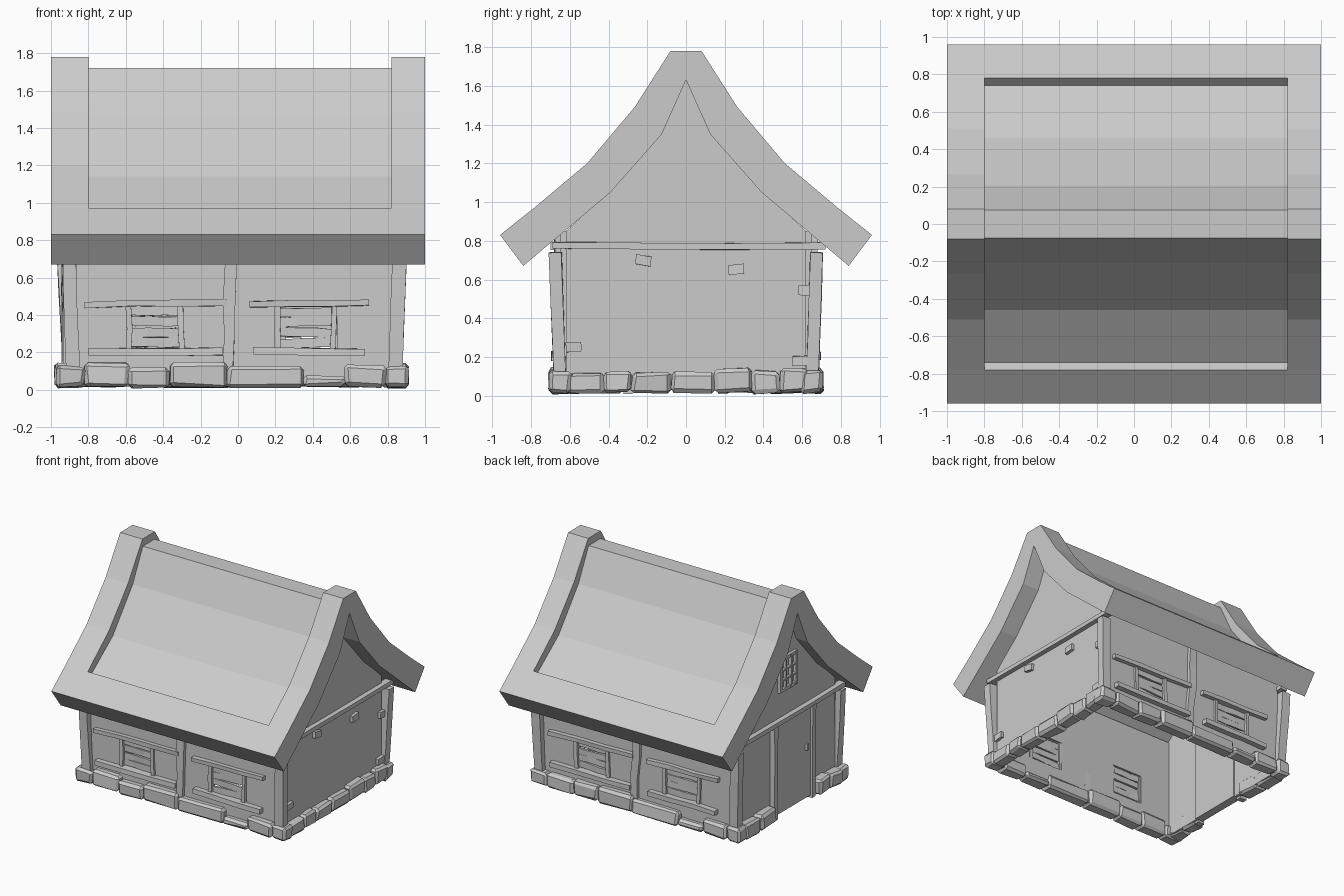
import bpy, bmesh, random
from math import pi
from mathutils import Vector, Matrix

if "Cube" in bpy.data.objects:
    bpy.data.objects.remove(bpy.data.objects["Cube"])

random.seed(4)
CX = -0.03  # centre of the walls, slightly left of the roof centre
TURN = Matrix.Translation((CX, 0, 0)) @ Matrix.Rotation(pi, 4, 'Z') @ Matrix.Translation((-CX, 0, 0))
SAME = Matrix.Identity(4)


def finish(bm, name, m=SAME):
    bmesh.ops.transform(bm, matrix=m, verts=bm.verts)
    bmesh.ops.recalc_face_normals(bm, faces=bm.faces)
    me = bpy.data.meshes.new(name)
    bm.to_mesh(me)
    bm.free()
    ob = bpy.data.objects.new(name, me)
    bpy.context.collection.objects.link(ob)
    return ob


def rnd(a):
    return random.uniform(-a, a)


def loft(name, rings, m=SAME):
    """Skin closed rings of equal length and cap both ends."""
    bm = bmesh.new()
    vs = [[bm.verts.new(p) for p in r] for r in rings]
    n = len(rings[0])
    for a, b in zip(vs, vs[1:]):
        for i in range(n):
            j = (i + 1) % n
            bm.faces.new((a[i], a[j], b[j], b[i]))
    bm.faces.new(vs[0])
    bm.faces.new(vs[-1])
    bmesh.ops.remove_doubles(bm, verts=bm.verts, dist=0.0005)
    return finish(bm, name, m)


def timber(name, a, b, w, h, m=SAME, segs=3, wob=0.005):
    """Slightly crooked hand-cut beam from a to b."""
    a, b = Vector(a), Vector(b)
    d = (b - a).normalized()
    u = d.cross(Vector((0, 1, 0)) if abs(d.y) < 0.7 else Vector((1, 0, 0))).normalized()
    v = d.cross(u)
    rings = []
    for k in range(segs + 1):
        c = a.lerp(b, k / segs) + u * rnd(wob)
        rings.append([c + u * (su * w / 2 + rnd(wob / 2)) + v * (sv * h / 2 + rnd(wob / 2))
                      for su, sv in ((-1, -1), (1, -1), (1, 1), (-1, 1))])
    return loft(name, rings, m)


def stone(name, lo, hi, m=SAME):
    """Rough chipped block."""
    bm = bmesh.new()
    bmesh.ops.create_cube(bm, size=1)
    lo, hi = Vector(lo), Vector(hi)
    c, s = (lo + hi) / 2, hi - lo
    for v in bm.verts:
        v.co = Vector([c[i] + v.co[i] * s[i] + rnd(0.008) for i in range(3)])
    bmesh.ops.bevel(bm, geom=list(bm.edges), offset=0.018, segments=1, affect='EDGES')
    for v in bm.verts:
        v.co += Vector((rnd(0.004), rnd(0.004), rnd(0.004)))
        v.co.z = max(v.co.z, 0)
    return finish(bm, name, m)


def block(name, lo, hi, m=SAME):
    bm = bmesh.new()
    bmesh.ops.create_cube(bm, size=1)
    for v in bm.verts:
        v.co = Vector([(lo[i] + hi[i]) / 2 + v.co[i] * (hi[i] - lo[i]) for i in range(3)])
    return finish(bm, name, m)


# Roof: thick curved thatch with a sunken panel between raised gable ends
def section(x, half, inner):
    pts = half + [(-y, z) for y, z in reversed(half)]
    pts += [(-y, z) for y, z in inner] + [(0, 1.63)] + inner[::-1]
    return [(x, y, z) for y, z in pts]

under = [(0.39, 1.05), (0.125, 1.35)]
eave = [(0.84, 0.67), (0.96, 0.83), (0.78, 0.973)]
full = eave + [(0.78, 0.973), (0.51, 1.20), (0.265, 1.49), (0.08, 1.78)]
sunk = eave + [(0.74, 0.93), (0.46, 1.14), (0.205, 1.46), (0.075, 1.72)]
loft("roof", [section(x, p, under) for x, p in
              ((-1, full), (-0.8, full), (-0.8, sunk), (0.82, sunk), (0.82, full), (1, full))])

# Gable walls
gable = [(0.62, 0.03), (0.62, 0.85), (0.39, 1.06), (0.125, 1.36)]
gable = gable + [(0, 1.64)] + [(-y, z) for y, z in reversed(gable)]
for side, x in (("right", 0.81), ("left", -0.90)):
    loft("gable_wall_" + side, [[(x + t, y, z) for y, z in gable] for t in (0, 0.04)])

# Long walls with window openings, posts and shutters; the back is the front turned round
for side, m in (("front", SAME), ("back", TURN)):
    xs, zs = [-0.89, -0.58, -0.30, 0.21, 0.53, 0.83], [0.03, 0.21, 0.45, 0.85]
    bm = bmesh.new()
    grid = [[bm.verts.new((x, -0.63, z)) for z in zs] for x in xs]
    for i in range(5):
        for k in range(3):
            if not (k == 1 and i in (1, 3)):
                bm.faces.new((grid[i][k], grid[i + 1][k], grid[i + 1][k + 1], grid[i][k + 1]))
    wall = finish(bm, side + "_wall", m)
    mod = wall.modifiers.new("thickness", 'SOLIDIFY')
    mod.thickness, mod.offset = 0.04, 0

    timber(side + "_middle_post", (-0.06, -0.64, 0.1), (-0.025, -0.65, 0.84), 0.06, 0.06, m, 4, 0.009)
    for tag, l0, l1, w0, w1 in (("left", -0.82, -0.06, -0.58, -0.30), ("right", 0.06, 0.70, 0.21, 0.51)):
        name = side + "_" + tag + "_"
        timber(name + "lintel", (l0, -0.655, 0.455), (l1, -0.655, 0.467), 0.034, 0.06, m)
        timber(name + "sill", (l0 + 0.02, -0.66, 0.205), (l1 - 0.02, -0.66, 0.203), 0.038, 0.07, m)
        for x in (w0, w1):
            timber(name + "jamb", (x, -0.64, 0.2), (x + rnd(0.01), -0.64, 0.455), 0.03, 0.05, m, 2)
        for k in range(4):
            z = 0.25 + k * 0.056
            timber(name + "slat", (w0, -0.635, z + rnd(0.006)), (w1, -0.635, z + rnd(0.006)), 0.05, 0.02, m, 3, 0.004)

# Corner posts leaning outwards at the top
for sx, xb, xt in ((1, 0.84, 0.865), (-1, -0.875, -0.905)):
    for sy in (1, -1):
        o = -0.025 if sx < 0 and sy > 0 else 0
        timber("corner_post", (xb + o, sy * 0.65, 0.05), (xt + o, sy * 0.675, 0.74), 0.075, 0.065)

# Tie beams under the gables
timber("tie_beam_right", (0.86, -0.69, 0.777), (0.86, 0.72, 0.77), 0.035, 0.06, wob=0.004)
timber("tie_beam_left", (-0.91, -0.70, 0.77), (-0.91, 0.70, 0.777), 0.035, 0.06, wob=0.004)

# Bricks showing through the plaster on the right gable
for y, z in ((-0.22, 0.70), (0.26, 0.65), (0.62, 0.55), (-0.58, 0.25), (0.59, 0.18)):
    timber("exposed_brick", (0.855, y - 0.04, z), (0.855, y + 0.04, z + rnd(0.008)), 0.05, 0.04, segs=1)

# Door on the left gable
block("door", (-0.92, -0.28, 0.03), (-0.85, 0.17, 0.75))
block("door_handle", (-0.94, -0.23, 0.42), (-0.915, -0.21, 0.47))
for y in (-0.30, 0.19):
    timber("door_post", (-0.91, y, 0.01), (-0.91, y, 0.76), 0.06, 0.045)

# Lattice window above the door
for y in (-0.1, -0.033, 0.033, 0.1):
    w = 0.025 if abs(y) > 0.05 else 0.012
    block("gable_window_bar", (-0.925, y - w / 2, 1.0), (-0.89, y + w / 2, 1.27))
for z in (1.01, 1.09, 1.17, 1.26):
    w = 0.025 if z in (1.01, 1.26) else 0.012
    block("gable_window_rail", (-0.922, -0.11, z - w / 2), (-0.89, 0.11, z + w / 2))

# Foundation stones along every wall
long_cuts = [-0.97, -0.82, -0.585, -0.365, -0.055, 0.35, 0.57, 0.79, 0.91]
for side, m in (("front", SAME), ("back", TURN)):
    for i, (a, b) in enumerate(zip(long_cuts, long_cuts[1:])):
        top = 0.07 if i == 5 else 0.13 + rnd(0.012)
        stone(side + "_stone", (a, -0.705, 0.015), (b, -0.59, top), m)
right_cuts = [-0.62, -0.43, -0.28, -0.075, 0.15, 0.34, 0.48, 0.63]
for a, b in zip(right_cuts, right_cuts[1:]):
    stone("right_stone", (0.79, a, 0.015), (0.905, b, 0.13 + rnd(0.012)))
for a, b in ((-0.62, -0.47), (-0.47, -0.33), (0.22, 0.42), (0.42, 0.62)):
    stone("left_stone", (-0.975, a, 0.015), (-0.86, b, 0.13 + rnd(0.012)))
